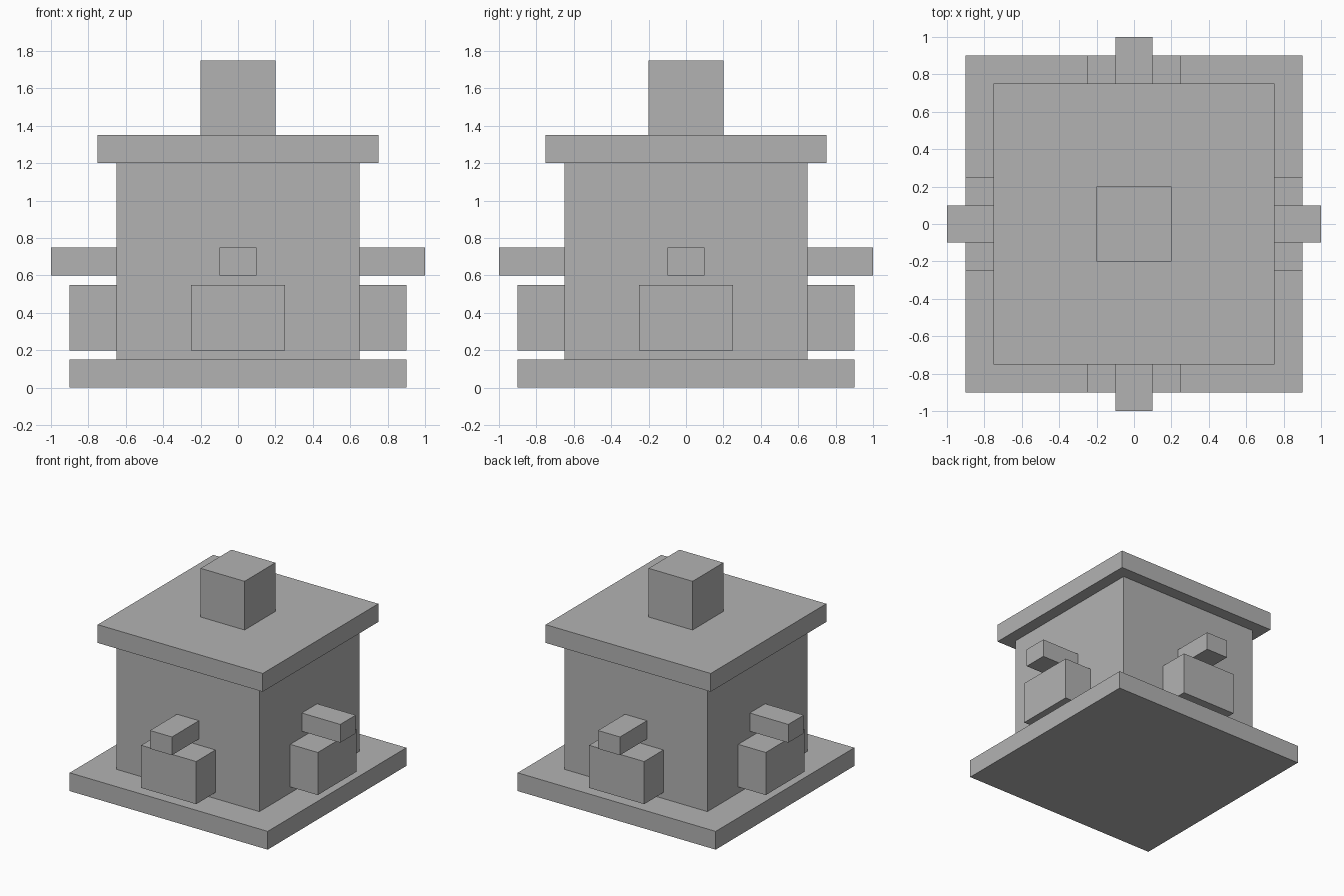
import bpy
import math
from mathutils import Matrix, Vector

if "Cube" in bpy.data.objects:
    bpy.data.objects.remove(bpy.data.objects["Cube"])

stone = bpy.data.materials.new("plain_grey")
stone.diffuse_color = (0.45, 0.45, 0.45, 1.0)
stone.use_nodes = True
stone.node_tree.nodes["Principled BSDF"].inputs["Base Color"].default_value = stone.diffuse_color


def box(name, x, y, z, turn=0.0):
    """Box from (min, max) ranges, turned about the vertical axis."""
    bpy.ops.mesh.primitive_cube_add(size=1)
    obj = bpy.context.object
    obj.name = name
    size = [r[1] - r[0] for r in (x, y, z)]
    centre = Vector([(r[0] + r[1]) / 2 for r in (x, y, z)])
    obj.data.transform(Matrix.Rotation(turn, 4, "Z")
                       @ Matrix.Translation(centre)
                       @ Matrix.Diagonal((*size, 1)))
    obj.data.materials.append(stone)
    return obj


def square(name, half, z):
    return box(name, (-half, half), (-half, half), z)


# Central stack
square("base_slab", 0.90, (0.0, 0.15))
square("body", 0.65, (0.15, 1.20))
square("roof_slab", 0.75, (1.20, 1.35))
square("chimney", 0.20, (1.35, 1.75))

# A wide block and a narrow ledge above it on each of the four walls
for i, side in enumerate(("front", "right", "back", "left")):
    turn = i * math.pi / 2
    box(side + "_block", (-0.25, 0.25), (-0.90, -0.65), (0.20, 0.55), turn)
    box(side + "_ledge", (-0.10, 0.10), (-1.00, -0.65), (0.60, 0.75), turn)
